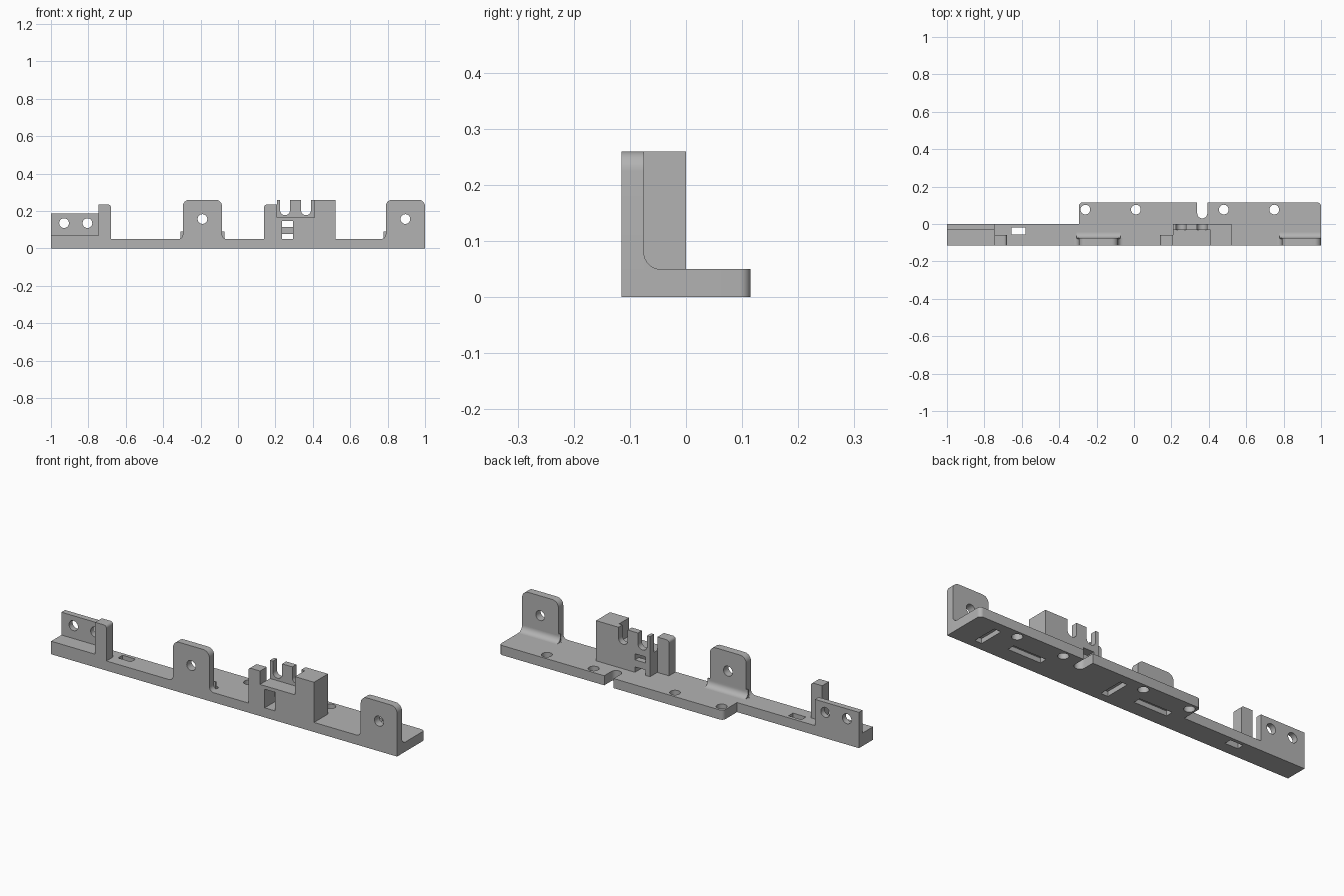
import bpy, bmesh, math
from mathutils import Vector

cube = bpy.data.objects.get("Cube")
if cube:
    bpy.data.objects.remove(cube, do_unlink=True)

grey = bpy.data.materials.new("plain grey")
grey.use_nodes = True
grey.diffuse_color = (0.45, 0.45, 0.45, 1)
grey.node_tree.nodes["Principled BSDF"].inputs["Base Color"].default_value = (0.45, 0.45, 0.45, 1)

BACK, FRONT, DECK, TOP = 0.115, -0.115, 0.05, 0.26
EPS = 0.02


def rounded(points, steps=8):
    """Outline whose right-angled corners (a, b, radius) become arcs."""
    out = []
    for i, corner in enumerate(points):
        p = Vector(corner[:2])
        r = corner[2] if len(corner) > 2 else 0
        if r:
            u = (Vector(points[i - 1][:2]) - p).normalized() * r
            v = (Vector(points[(i + 1) % len(points)][:2]) - p).normalized() * r
            angles = [math.pi / 2 * k / steps for k in range(steps + 1)]
            new = [p + u + v - v * math.cos(t) - u * math.sin(t) for t in angles]
        else:
            new = [p]
        for q in new:
            if not out or (q - out[-1]).length > 1e-5:
                out.append(q)
    return out


def prism(name, points, axis, lo, hi):
    """Extrude an outline along an axis."""
    place = {"x": lambda a, b, d: (d, a, b),
             "y": lambda a, b, d: (a, d, b),
             "z": lambda a, b, d: (a, b, d)}[axis]
    bm = bmesh.new()
    face = bm.faces.new([bm.verts.new(place(p[0], p[1], lo)) for p in rounded(points)])
    ext = bmesh.ops.extrude_face_region(bm, geom=[face])
    shift = Vector(place(0, 0, hi - lo))
    bmesh.ops.translate(bm, vec=shift, verts=[e for e in ext["geom"] if isinstance(e, bmesh.types.BMVert)])
    bmesh.ops.recalc_face_normals(bm, faces=bm.faces)
    mesh = bpy.data.meshes.new(name)
    bm.to_mesh(mesh)
    bm.free()
    mesh.materials.append(grey)
    ob = bpy.data.objects.new(name, mesh)
    bpy.context.collection.objects.link(ob)
    return ob


def rect(a0, a1, b0, b1):
    return [(a0, b0), (a1, b0), (a1, b1), (a0, b1)]


def box(name, x0, x1, y0, y1, z0, z1):
    return prism(name, rect(x0, x1, y0, y1), "z", z0, z1)


def hole(a, b, axis, lo, hi, r=0.026):
    ring = [(a + r * math.cos(k * math.pi / 12), b + r * math.sin(k * math.pi / 12)) for k in range(24)]
    return prism("cutter", ring, axis, lo, hi)


def select(ob):
    bpy.ops.object.select_all(action="DESELECT")
    ob.select_set(True)
    bpy.context.view_layer.objects.active = ob


def cut(ob, cutters):
    for c in cutters:
        mod = ob.modifiers.new("cut", "BOOLEAN")
        mod.operation, mod.solver, mod.object = "DIFFERENCE", "EXACT", c
        select(ob)
        bpy.ops.object.modifier_apply(modifier=mod.name)
        bpy.data.objects.remove(c, do_unlink=True)


def smooth(ob):
    select(ob)
    bpy.ops.object.shade_smooth_by_angle(angle=math.radians(30))


# Base plate with a wider rear flange and an open cable notch
base = prism("base_plate", [
    (-1, FRONT), (1, FRONT), (1, BACK, 0.02),
    (0.392, BACK), (0.392, 0.03, 0.027), (0.338, 0.03, 0.027), (0.338, BACK),
    (-0.295, BACK, 0.02), (-0.295, 0), (-1, 0)], "z", 0, DECK)
cutters = [hole(x, 0.077, "z", -EPS, DECK + EPS) for x in (-0.26, 0.01, 0.48, 0.75)]
cutters.append(box("cutter", -0.655, -0.58, -0.055, -0.018, -EPS, DECK + EPS))
# Underside pockets, one pair between each pair of flange holes
for mid in (-0.125, 0.615):
    cutters.append(box("cutter", mid - 0.095, mid + 0.095, -0.035, 0.005, -EPS, 0.025))
    cutters.append(box("cutter", mid + 0.22, mid + 0.26, -0.07, 0.065, -EPS, 0.025))
cut(base, cutters)
smooth(base)

# Upright mounting tabs with filleted feet
R = 0.025
for side, x0, x1 in (("middle", -0.295, -0.085), ("left", 0.79, 1.0)):
    at_end = x1 > 0.99
    right_foot = [(x1, 0.04)] if at_end else [(x1 + R, 0.04), (x1 + R, DECK), (x1, DECK, R)]
    tab = prism(side + "_tab",
                [(x0 - R, 0.04)] + right_foot +
                [(x1, TOP, 0.035), (x0, TOP, 0.035), (x0, DECK, R), (x0 - R, DECK)],
                "y", FRONT, -0.075)
    cut(tab, [hole((x0 + x1) / 2, 0.157, "y", FRONT - EPS, -0.05)])
    smooth(tab)
    fillet = prism(side + "_tab_fillet", [
        (-0.08, 0.04), (-0.045, 0.04), (-0.045, DECK), (-0.075, DECK, 0.03),
        (-0.075, 0.09), (-0.08, 0.09)], "x", x0 - 0.012, x1 if at_end else x1 + 0.012)
    smooth(fillet)

# Right end: raised step, drilled back plate and stop post
box("end_step", -1, -0.745, FRONT, -0.03, DECK, 0.068)
plate = box("end_plate", -1, -0.745, -0.03, 0, DECK, 0.187)
cut(plate, [hole(x, 0.135, "y", -0.06, EPS) for x in (-0.93, -0.805)])
smooth(plate)
smooth(prism("end_post", [(-0.745, DECK), (-0.68, DECK), (-0.68, 0.235, 0.015), (-0.745, 0.235)],
             "y", FRONT, -0.06))

# Cable clip: post, shelf, solid block and slotted rear wall
smooth(prism("clip_post", [(0.14, DECK), (0.208, DECK), (0.208, 0.235), (0.14, 0.235, 0.015)],
             "y", FRONT, -0.06))
shelf = box("clip_shelf", 0.208, 0.41, FRONT, -0.033, DECK, 0.165)
cut(shelf, [box("cutter", 0.235, 0.295, FRONT - EPS, 0, DECK - EPS, 0.147)])
box("clip_block", 0.41, 0.52, FRONT, -0.033, DECK, TOP)

outline = [(0.208, DECK), (0.52, DECK), (0.52, TOP)]
for s0, s1 in ((0.337, 0.39), (0.225, 0.278)):
    outline += [(s1, TOP), (s1, 0.178, 0.026), (s0, 0.178, 0.026), (s0, TOP)]
wall = prism("clip_wall", outline + [(0.208, TOP)], "y", -0.033, 0)
cut(wall, [box("cutter", 0.235, 0.295, -0.06, EPS, z0, z1)
           for z0, z1 in ((DECK - EPS, 0.078), (0.115, 0.147))])
smooth(wall)
